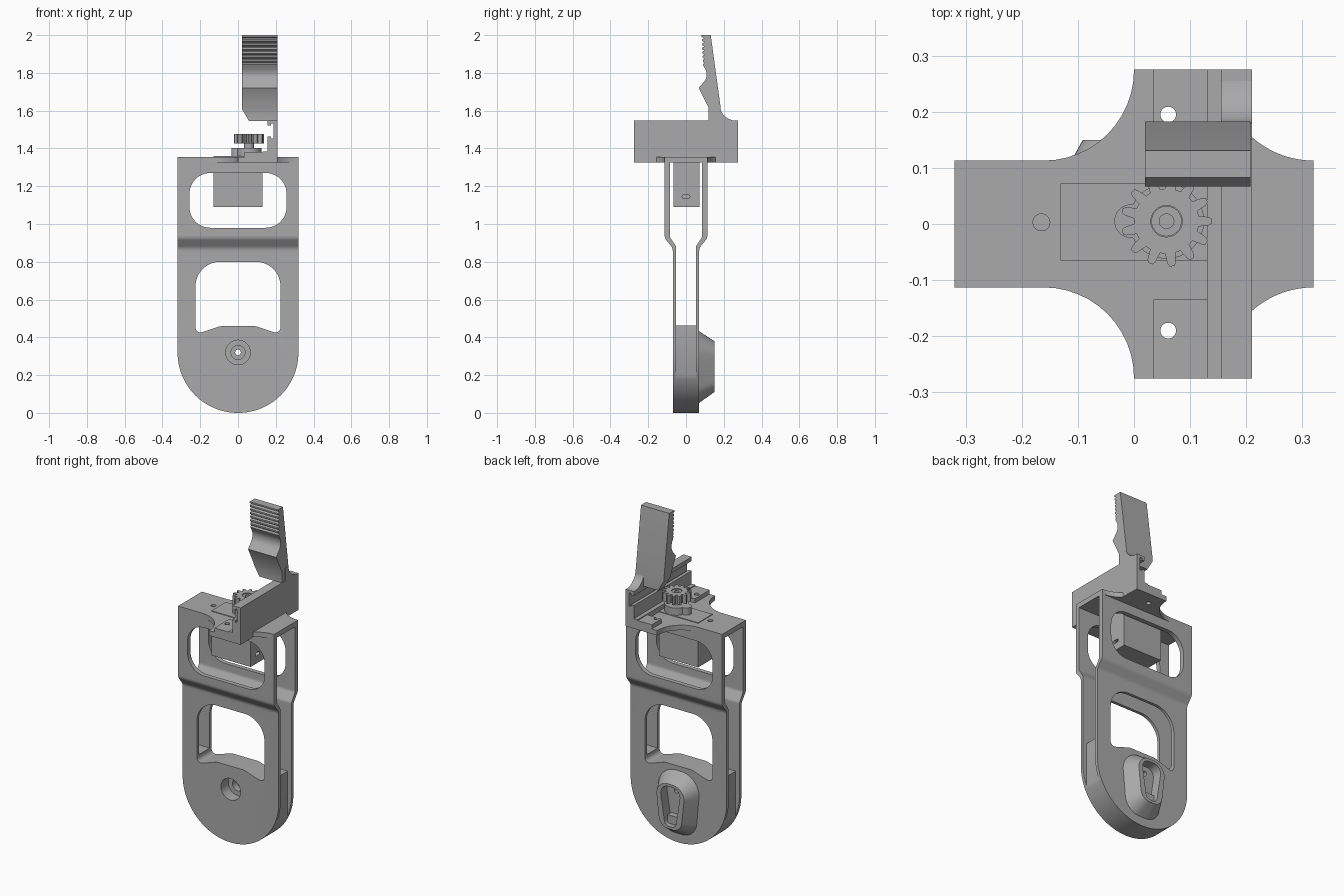
import bpy, bmesh
from math import sin, cos, tan, pi, radians
from mathutils import Vector

cube = bpy.data.objects.get("Cube")
if cube:
    bpy.data.objects.remove(cube, do_unlink=True)

grey = bpy.data.materials.new("mid_grey")
grey.use_nodes = True
grey.diffuse_color = (0.4, 0.4, 0.4, 1)
grey.node_tree.nodes["Principled BSDF"].inputs["Base Color"].default_value = (0.4, 0.4, 0.4, 1)


def rounded(corners, seg=12):
    """Outline from (u, v, radius) corners, each filleted by its radius."""
    out = []
    for i, (u, v, r) in enumerate(corners):
        p = Vector((u, v))
        if r == 0:
            out.append(tuple(p))
            continue
        a = (Vector(corners[i - 1][:2]) - p).normalized()
        b = (Vector(corners[(i + 1) % len(corners)][:2]) - p).normalized()
        half = a.angle(b) / 2
        centre = p + (a + b).normalized() * (r / sin(half))
        start = p + a * (r / tan(half)) - centre
        sweep = pi - 2 * half
        if a.x * b.y - a.y * b.x > 0:
            sweep = -sweep
        for k in range(seg + 1):
            t = sweep * k / seg
            out.append((centre.x + start.x * cos(t) - start.y * sin(t),
                        centre.y + start.x * sin(t) + start.y * cos(t)))
    return out


def circle(u, v, r, n=32):
    return [(u + r * cos(2 * pi * k / n), v + r * sin(2 * pi * k / n)) for k in range(n)]


def rect(u0, u1, v0, v1):
    return [(u0, v0), (u1, v0), (u1, v1), (u0, v1)]


PLACE = {"x": lambda u, v, w: (w, u, v),
         "y": lambda u, v, w: (u, w, v),
         "z": lambda u, v, w: (u, v, w)}


def prism(name, axis, lo, hi, outline, end=None):
    """Extrude an outline along an axis, optionally lofting to a second outline."""
    bm = bmesh.new()
    put = PLACE[axis]
    a = [bm.verts.new(put(u, v, lo)) for u, v in outline]
    b = [bm.verts.new(put(u, v, hi)) for u, v in (end or outline)]
    bm.faces.new(a)
    bm.faces.new(b)
    for i in range(len(a)):
        j = (i + 1) % len(a)
        bm.faces.new((a[i], a[j], b[j], b[i]))
    bmesh.ops.recalc_face_normals(bm, faces=bm.faces)
    mesh = bpy.data.meshes.new(name)
    bm.to_mesh(mesh)
    bm.free()
    mesh.materials.append(grey)
    ob = bpy.data.objects.new(name, mesh)
    bpy.context.collection.objects.link(ob)
    return ob


def activate(ob):
    bpy.ops.object.select_all(action="DESELECT")
    ob.select_set(True)
    bpy.context.view_layer.objects.active = ob


def boolean(ob, operation, *cutter):
    """Apply a boolean with a temporary prism as cutter."""
    tool = prism("cutter", *cutter)
    mod = ob.modifiers.new("cut", "BOOLEAN")
    mod.operation, mod.object, mod.solver = operation, tool, "EXACT"
    activate(ob)
    bpy.ops.object.modifier_apply(modifier=mod.name)
    bpy.data.objects.remove(tool, do_unlink=True)


def cut(ob, *cutter):
    boolean(ob, "DIFFERENCE", *cutter)


# Shared outlines of the frame and its openings
R = 0.32
body = rounded([(-R, 1.4, 0), (R, 1.4, 0), (R, 0, R - 0.001), (-R, 0, R - 0.001)], 28)
half_window = [(0.225, 0.80, 0.13), (0.225, 0.42, 0.025), (0.18, 0.43, 0.03), (0.09, 0.46, 0.06)]
lower_window = rounded(half_window + [(-x, z, r) for x, z, r in reversed(half_window)])
upper_window = rounded([(sx * 0.257, z, 0.11) for sx, z in ((-1, 0.98), (1, 0.98), (1, 1.27), (-1, 1.27))])


def bore(ob):
    for radius, end in ((0.065, 0.0), (0.037, 0.04), (0.015, 0.2)):
        cut(ob, "y", -0.2, end, circle(0, R, radius))


# Joggled straps, front and back
joggle = rounded([(0.07, -0.1, 0), (0.07, 0.872, 0.04), (0.113, 0.925, 0.04), (0.113, 1.34, 0),
                  (0.086, 1.34, 0), (0.086, 0.932, 0.03), (0.052, 0.88, 0.03), (0.052, -0.1, 0)], 6)
for name, side in (("front_strap", -1), ("back_strap", 1)):
    strap = prism(name, "x", -0.4, 0.4, [(side * y, z) for y, z in joggle])
    boolean(strap, "INTERSECT", "y", -0.3, 0.3, body)
    for window in (lower_window, upper_window):
        cut(strap, "y", -0.3, 0.3, window)
    bore(strap)

# Solid core between the straps at the bottom
core = prism("bottom_core", "y", -0.0525, 0.0525, rect(-0.295, 0.295, -0.1, 0.462))
boolean(core, "INTERSECT", "y", -0.3, 0.3, body)
cut(core, "y", -0.3, 0.3, lower_window)
bore(core)


# Tapered boss on the back with a keyhole pocket
def shield(top_w, bottom_w, z_top, z_bottom, r_top, r_bottom):
    return rounded([(-top_w, z_top, r_top), (top_w, z_top, r_top),
                    (bottom_w, z_bottom, r_bottom), (-bottom_w, z_bottom, r_bottom)])


boss = prism("back_boss", "y", 0.065, 0.15, shield(0.15, 0.115, 0.435, 0.05, 0.12, 0.1),
             shield(0.1, 0.07, 0.38, 0.11, 0.075, 0.06))
cut(boss, "y", 0.09, 0.2, shield(0.072, 0.035, 0.365, 0.125, 0.05, 0.03))
bore(boss)
prism("pocket_ledge", "y", 0.08, 0.125, rect(-0.036, 0.036, 0.13, 0.18))

# Cross-shaped top plate with concave corners
sweep = [radians(228 + 42 * k / 10) for k in range(11)]
right_arc = [(0.32 + 0.165 * cos(a), 0.278 + 0.165 * sin(a)) for a in sweep]
plate_outline = rounded([(-R, -0.113, 0), (-R, 0.113, 0), (0, 0.113, 0.161), (0, 0.275, 0), (0.21, 0.275, 0)])
plate_outline += right_arc + [(x, -y) for x, y in reversed(right_arc)]
plate_outline += rounded([(0.21, -0.275, 0), (0, -0.275, 0), (0, -0.113, 0.161), (-R, -0.113, 0)])[:-1]
plate = prism("top_plate", "z", 1.325, 1.355, plate_outline)
cut(plate, "z", 1.2, 1.5, circle(-0.165, 0.003, 0.015))

# Mounting pads with screw holes
pads = [prism("rear_pad", "z", 1.35, 1.38, rect(0.035, 0.16, 0.183, 0.275)),
        prism("front_pad", "z", 1.35, 1.38, rect(0.035, 0.16, -0.275, -0.135))]
for part in [plate] + pads:
    for y in (-0.19, 0.195):
        cut(part, "z", 1.2, 1.5, circle(0.061, y, 0.014))

# Slotted guide wall along the right-hand edge
prism("guide_wall", "y", -0.275, 0.275,
      [(0.21, 1.33), (0.21, 1.547), (0.155, 1.547), (0.155, 1.522), (0.175, 1.522), (0.175, 1.532),
       (0.187, 1.532), (0.187, 1.452), (0.175, 1.452), (0.175, 1.463), (0.155, 1.463),
       (0.155, 1.385), (0.13, 1.385), (0.13, 1.352), (0.155, 1.33)])

# Flared fillet behind the finger
flare = [(0.275 - 0.095 * sin(pi / 2 * k / 10), 1.625 - 0.08 * cos(pi / 2 * k / 10)) for k in range(11)]
prism("finger_fillet", "x", 0.155, 0.21, flare + [(0.15, 1.625), (0.15, 1.54), (0.275, 1.54)])

# Finger with ridged grip and a scalloped front
ridges = []
for i in range(7):
    z = 2.0 - 0.022 * i
    ridges += [(0.083 + 0.001 * i, z), (0.083 + 0.001 * i, z - 0.009), (0.097, z - 0.016)]
scallop = rounded([(0.088, 1.845, 0), (0.122, 1.785, 0.06), (0.067, 1.72, 0), (0.12, 1.615, 0)])[:-1]
scallop[-1] = (0.067, 1.72)
finger = prism("finger", "x", 0.02, 0.208,
               ridges + scallop + [(0.12, 1.615), (0.12, 1.545), (0.183, 1.545), (0.183, 1.62), (0.131, 2.0)])
cut(finger, "y", -0.3, 0.3, [(0.0, 1.645), (0.0, 1.5), (0.057, 1.5), (0.057, 1.547)])

# Motor body under the plate, with its gearbox top
motor = prism("motor_body", "z", 1.09, 1.359, rect(-0.131, 0.13, -0.065, 0.072))
cut(motor, "x", 0.11, 0.2, rounded([(y, z, 0.009) for y, z in
    ((-0.02, 1.135), (0.02, 1.135), (0.02, 1.155), (-0.02, 1.155))], 6))
GX, GY = 0.058, 0.005
prism("gearbox_top", "z", 1.35, 1.402, circle(GX, GY, 0.067))
prism("gearbox_side", "z", 1.35, 1.402, circle(-0.005, GY, 0.03))

# Gear wheel on its hub
TEETH = 13
gear_outline = []
for i in range(TEETH):
    for shift, r in ((-0.34, 0.058), (-0.2, 0.076), (-0.1, 0.081), (0.1, 0.081), (0.2, 0.076), (0.34, 0.058)):
        a = 2 * pi * (i + shift) / TEETH
        gear_outline.append((GX + r * cos(a), GY + r * sin(a)))
gear = prism("gear_wheel", "z", 1.425, 1.477, gear_outline)
cut(gear, "z", 1.46, 1.6, circle(GX, GY, 0.028))
hub = prism("gear_hub", "z", 1.39, 1.472, circle(GX, GY, 0.027))
cut(hub, "z", 1.43, 1.6, circle(GX, GY, 0.013))

# Smooth curved surfaces while keeping edges sharp
for ob in list(bpy.context.collection.objects):
    if ob.type == "MESH" and ob.data.materials and ob.data.materials[0] == grey:
        activate(ob)
        bpy.ops.object.shade_smooth_by_angle(angle=radians(28))
